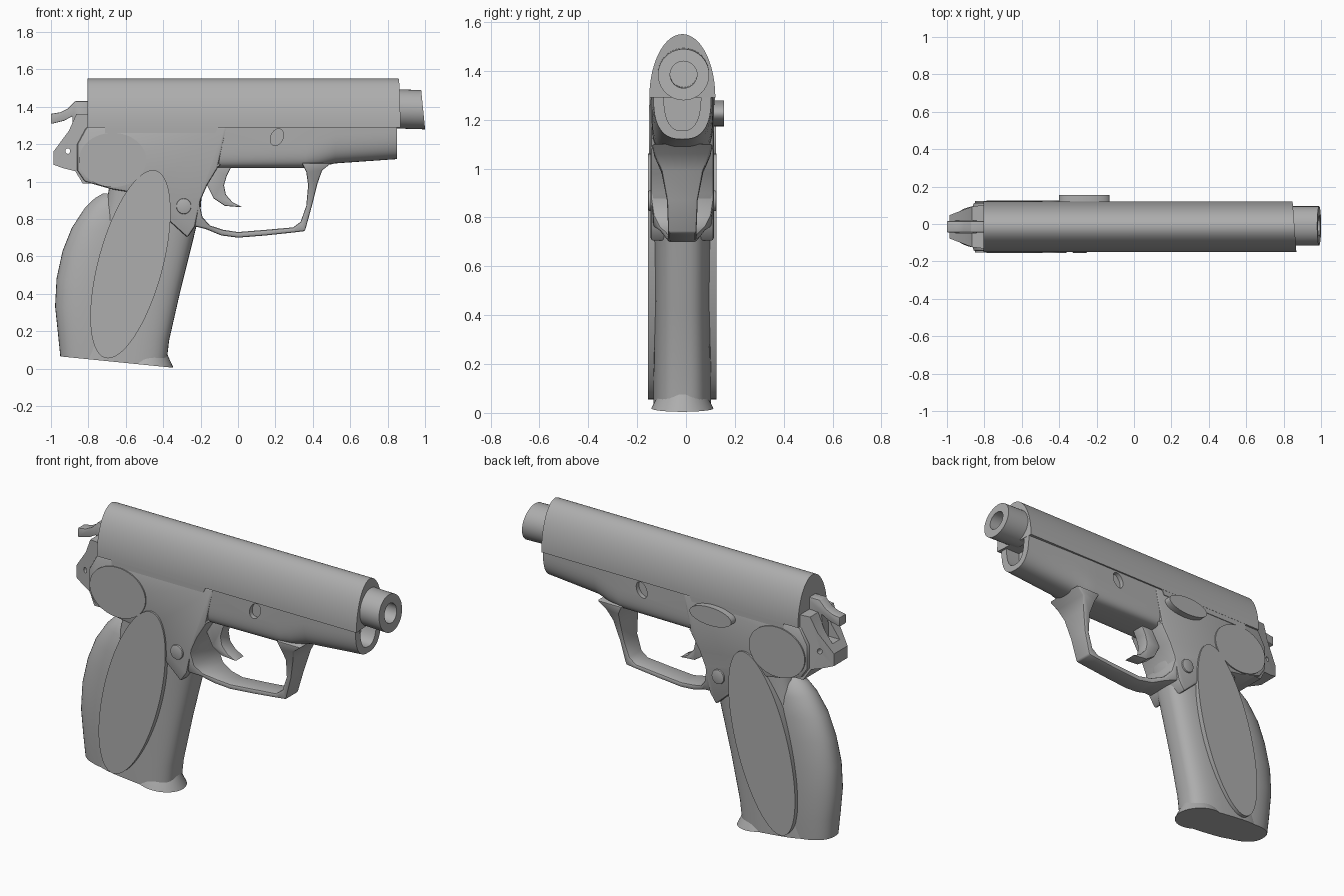
import bpy, bmesh
from math import cos, sin, pi, radians, copysign

if "Cube" in bpy.data.objects:
    bpy.data.objects.remove(bpy.data.objects["Cube"], do_unlink=True)

MID = -0.015  # centre plane of the body

steel = bpy.data.materials.new("plain_grey")
steel.use_nodes = True
GREY = (0.42, 0.42, 0.42, 1)
steel.diffuse_color = GREY
steel.node_tree.nodes["Principled BSDF"].inputs["Base Color"].default_value = GREY


def loft(name, rings):
    """Skin a stack of equal-length rings and cap both ends."""
    bm = bmesh.new()
    rows = [[bm.verts.new(p) for p in ring] for ring in rings]
    for a, b in zip(rows, rows[1:]):
        for i in range(len(a)):
            j = (i + 1) % len(a)
            bm.faces.new((a[i], a[j], b[j], b[i]))
    bm.faces.new(rows[0][::-1])
    bm.faces.new(rows[-1])
    bmesh.ops.recalc_face_normals(bm, faces=bm.faces)
    mesh = bpy.data.meshes.new(name)
    bm.to_mesh(mesh)
    bm.free()
    mesh.materials.append(steel)
    obj = bpy.data.objects.new(name, mesh)
    bpy.context.collection.objects.link(obj)
    return obj


def select(obj):
    bpy.ops.object.select_all(action='DESELECT')
    obj.select_set(True)
    bpy.context.view_layer.objects.active = obj


def finish(obj, bevel=0.0, segments=2):
    """Optional edge rounding, then smooth shading with sharp edges kept."""
    select(obj)
    if bevel:
        mod = obj.modifiers.new("bevel", 'BEVEL')
        mod.width, mod.segments = bevel, segments
        mod.limit_method, mod.angle_limit = 'ANGLE', radians(40)
        bpy.ops.object.modifier_apply(modifier=mod.name)
    bpy.ops.object.shade_smooth_by_angle(angle=radians(35))
    return obj


def cut(obj, cutter):
    select(obj)
    mod = obj.modifiers.new("cut", 'BOOLEAN')
    mod.operation, mod.object, mod.solver = 'DIFFERENCE', cutter, 'EXACT'
    bpy.ops.object.modifier_apply(modifier=mod.name)
    bpy.data.objects.remove(cutter, do_unlink=True)


def prism(name, outline, half, mid=MID):
    """Side outline (x, z) widened in y; half may depend on x."""
    w = half if callable(half) else lambda x: half
    return loft(name, [[(x, mid + s * w(x), z) for x, z in outline] for s in (-1, 1)])


def oval(cx, cz, rx, rz, lean=0.0, n=48):
    return [(cx + rx * cos(t) + lean * sin(t), cz + rz * sin(t))
            for t in (2 * pi * i / n for i in range(n))]


def power(v, n):
    return copysign(abs(v) ** (2 / n), v)


def grip_ring(z, back, front, w, n, steps=40):
    """Rounded cross-section on a plane that slopes down to the front."""
    cx, rx = (back + front) / 2, (front - back) / 2
    pts = []
    for i in range(steps):
        t = 2 * pi * i / steps
        x = cx + rx * power(cos(t), n)
        pts.append((x, MID + w * power(sin(t), n), z - 0.1 * (x + 0.65)))
    return pts


def trough(x, w, h, n, top=1.292, steps=28):
    """U-shaped section open upwards, closed by a flat top."""
    return [(x, MID + w * power(cos(pi * i / steps), n),
             top - h * power(sin(pi * i / steps), n)) for i in range(steps + 1)]


# Slide: half-ellipse section with slightly skewed ends
def arch(x, skew, steps=40):
    return [(x - skew * cos(pi * i / steps), MID + 0.135 * cos(pi * i / steps),
             1.29 + 0.26 * sin(pi * i / steps)) for i in range(steps + 1)]


finish(loft("slide", [arch(-0.805, 0.0), arch(0.858, 0.01)]))


# Barrel with recessed bore
def circle(x, r, n=40):
    return [(x - 0.1 * r * sin(2 * pi * i / n), -0.01 + r * cos(2 * pi * i / n),
             1.388 - 0.03 * (x - 0.86) + r * sin(2 * pi * i / n)) for i in range(n)]


finish(loft("barrel", [circle(0.8, 0.105), circle(0.99, 0.105),
                       circle(0.99, 0.055), circle(0.88, 0.055)]))

# Front frame with open nose and side pockets
front = loft("front_frame", [trough(-0.14, 0.126, 0.22, 6), trough(0.36, 0.126, 0.22, 5),
                             trough(0.43, 0.126, 0.215, 4), trough(0.52, 0.124, 0.195, 3),
                             trough(0.85, 0.118, 0.172, 2.6)])
cut(front, loft("nose_cutter", [trough(0.76, 0.076, 0.155, 2.6, 1.31),
                                trough(0.9, 0.076, 0.155, 2.6, 1.31)]))
for side in (-1, 1):
    cut(front, prism("pocket_cutter", oval(0.208, 1.237, 0.034, 0.045, 0.01, 24),
                     0.04, MID + side * 0.14))
finish(front)

# Rear frame
rear_outline = [(-0.81, 1.292), (-0.06, 1.292), (-0.075, 1.22), (-0.11, 1.07), (-0.165, 0.98),
                (-0.2, 0.9), (-0.23, 0.76), (-0.27, 0.7), (-0.38, 0.8), (-0.5, 0.93), (-0.68, 0.96),
                (-0.82, 1.0), (-0.86, 1.06), (-0.86, 1.2)]
finish(prism("rear_frame", rear_outline, 0.13), 0.012)
finish(prism("frame_rail", [(-0.71, 1.26), (-0.12, 1.26), (-0.105, 1.292), (-0.71, 1.292)], 0.134))

# Trigger guard: ribbon of (outer x, z, inner x, z, half width)
guard_path = [(0.50, 1.10, 0.34, 1.10, 0.124), (0.45, 1.06, 0.365, 1.05, 0.115),
              (0.425, 0.99, 0.375, 0.98, 0.085), (0.395, 0.87, 0.365, 0.87, 0.063),
              (0.358, 0.735, 0.335, 0.785, 0.058), (0.30, 0.728, 0.295, 0.755, 0.058),
              (0.15, 0.712, 0.15, 0.742, 0.058), (0.0, 0.70, 0.0, 0.73, 0.06),
              (-0.09, 0.712, -0.08, 0.742, 0.07), (-0.17, 0.745, -0.15, 0.765, 0.095),
              (-0.23, 0.76, -0.19, 0.81, 0.118), (-0.27, 0.86, -0.205, 0.88, 0.129),
              (-0.26, 0.97, -0.185, 0.98, 0.129), (-0.22, 1.07, -0.145, 1.05, 0.129),
              (-0.16, 1.12, -0.09, 1.09, 0.125)]
guard = loft("trigger_guard", [[(a, MID - w, b), (a, MID + w, b), (c, MID + w, d), (c, MID - w, d)]
                               for a, b, c, d, w in guard_path])
finish(guard, 0.009)

# Trigger
finish(prism("trigger", [(-0.18, 1.09), (-0.165, 0.98), (-0.13, 0.91), (-0.07, 0.87), (0.025, 0.862),
                         (-0.03, 0.89), (-0.065, 0.93), (-0.075, 0.98), (-0.06, 1.03), (-0.03, 1.09)],
             0.04), 0.006)

# Grip core, rounded backstrap and flared toe
finish(loft("grip_core", [grip_ring(*r) for r in (
    (0.035, -0.88, -0.385, 0.118, 3), (0.18, -0.86, -0.368, 0.118, 3),
    (0.45, -0.81, -0.308, 0.115, 3), (0.75, -0.74, -0.235, 0.118, 3),
    (0.9, -0.70, -0.2, 0.124, 3.5), (1.02, -0.68, -0.19, 0.126, 4))]))
finish(loft("backstrap", [grip_ring(*r) for r in (
    (0.035, -0.95, -0.6, 0.105, 2.4), (0.15, -0.962, -0.6, 0.112, 2.4),
    (0.3, -0.978, -0.6, 0.116, 2.3), (0.45, -0.97, -0.58, 0.116, 2.3),
    (0.6, -0.938, -0.56, 0.112, 2.2), (0.73, -0.888, -0.56, 0.104, 2.2),
    (0.84, -0.82, -0.58, 0.088, 2), (0.9, -0.765, -0.6, 0.065, 2), (0.93, -0.72, -0.64, 0.03, 2))]))
finish(loft("grip_toe", [grip_ring(*r) for r in (
    (0.035, -0.62, -0.345, 0.127, 2), (0.09, -0.6, -0.372, 0.1, 2), (0.16, -0.56, -0.4, 0.055, 2))]))

# Flat side panels and round rear plates, showing on both sides
finish(prism("grip_panels", oval(-0.575, 0.558, 0.178, 0.503, 0.12, 64), 0.14))
finish(prism("rear_plates", oval(-0.67, 1.115, 0.18, 0.145), 0.137))

# Tapered tail with hammer slot and pin hole
tail = prism("frame_tail", [(-0.76, 1.36), (-0.865, 1.36), (-0.905, 1.27), (-0.987, 1.16),
                            (-0.987, 1.09), (-0.93, 1.07), (-0.87, 1.055), (-0.83, 0.99), (-0.76, 0.99)],
             lambda x: min(0.122, 0.122 - 0.38 * (-0.83 - x)))
cut(tail, prism("slot_cutter", [(-1.05, 1.2), (-0.86, 1.2), (-0.83, 1.45), (-1.05, 1.45)], 0.034))
cut(tail, prism("pin_cutter", oval(-0.91, 1.163, 0.013, 0.015, 0, 16), 0.3))
finish(tail)

# Hammer
finish(prism("hammer", [(-1.0, 1.362), (-1.0, 1.308), (-0.93, 1.325), (-0.885, 1.35), (-0.89, 1.19),
                        (-0.78, 1.19), (-0.78, 1.43), (-0.87, 1.43), (-0.91, 1.39), (-0.95, 1.37)],
             0.03), 0.004)

# Release button through the grip and lever on the left side
finish(prism("release_button", oval(-0.29, 0.868, 0.04, 0.042, 0, 32), 0.14), 0.006)
finish(prism("slide_lever", oval(-0.265, 1.226, 0.135, 0.053), 0.025, 0.13))
